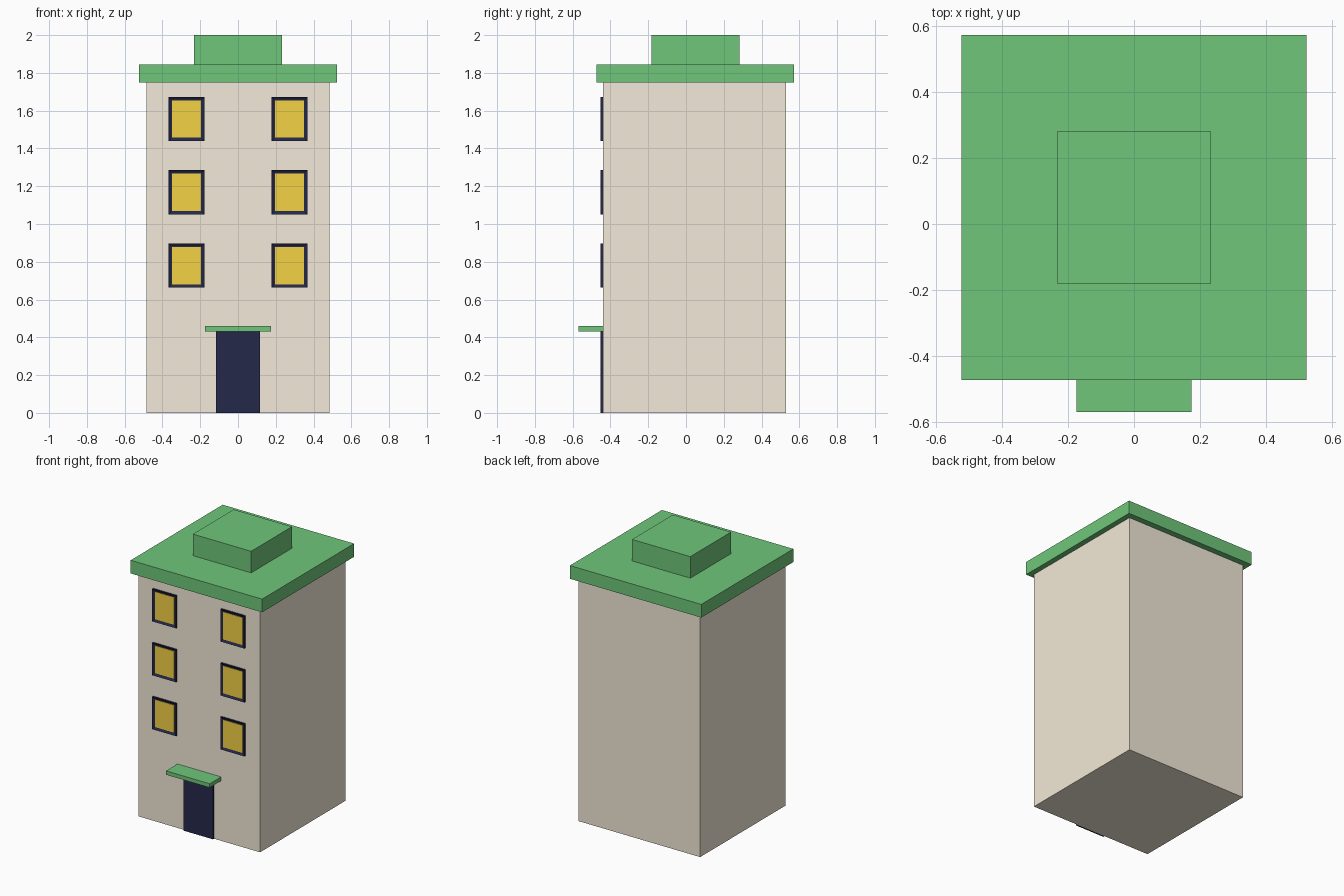
import bpy, bmesh

if "Cube" in bpy.data.objects:
    bpy.data.objects.remove(bpy.data.objects["Cube"])


def material(name, hex_rgb):
    def lin(v):
        v /= 255
        return v / 12.92 if v <= 0.04045 else ((v + 0.055) / 1.055) ** 2.4
    m = bpy.data.materials.new(name)
    m.diffuse_color = (*[lin(int(hex_rgb[i:i + 2], 16)) for i in (0, 2, 4)], 1)
    m.use_nodes = True
    m.node_tree.nodes["Principled BSDF"].inputs["Base Color"].default_value = m.diffuse_color
    return m


CREAM = material("cream_wall", "F3EAD8")
GREEN = material("green_roof", "6FC67A")
NAVY = material("navy_trim", "25284A")
YELLOW = material("yellow_glass", "F5D245")


def finish(name, bm, mat):
    bmesh.ops.recalc_face_normals(bm, faces=bm.faces)
    me = bpy.data.meshes.new(name)
    bm.to_mesh(me)
    bm.free()
    me.materials.append(mat)
    ob = bpy.data.objects.new(name, me)
    bpy.context.collection.objects.link(ob)
    return ob


def box_bm(x, y, z):
    bm = bmesh.new()
    bmesh.ops.create_cube(bm, size=1)
    for v in bm.verts:
        for i, (a, b) in enumerate((x, y, z)):
            v.co[i] = a if v.co[i] < 0 else b
    return bm


def box(name, x, y, z, mat):
    return finish(name, box_bm(x, y, z), mat)


FRONT = -0.44   # wall plane
TRIM = -0.452   # front of door and window frames

# Tower body
box("body", (-0.484, 0.484), (FRONT, 0.53), (0, 1.75), CREAM)

# Flat roof slab with overhang, and raised block on top
box("roof_slab", (-0.523, 0.523), (-0.473, 0.573), (1.75, 1.845), GREEN)
box("roof_block", (-0.232, 0.232), (-0.182, 0.282), (1.845, 2.0), GREEN)

# Entrance
box("door", (-0.117, 0.117), (TRIM, FRONT), (0, 0.432), NAVY)
box("door_canopy", (-0.174, 0.174), (-0.57, FRONT), (0.432, 0.46), GREEN)


def window(name, cx, cz, w=0.19, h=0.234, rim=0.018, recess=0.008):
    # Frame: box with its front face inset and pushed in
    x, z = (cx - w / 2, cx + w / 2), (cz - h / 2, cz + h / 2)
    bm = box_bm(x, (TRIM, FRONT), z)
    bm.normal_update()
    front = min(bm.faces, key=lambda f: f.calc_center_median().y)
    bmesh.ops.inset_region(bm, faces=[front], thickness=rim)
    bmesh.ops.translate(bm, verts=front.verts, vec=(0, recess, 0))
    finish(name + "_frame", bm, NAVY)
    # Lit pane set inside the frame
    box(name + "_pane", (x[0] + rim, x[1] - rim),
        (TRIM + recess - 0.003, FRONT), (z[0] + rim, z[1] - rim), YELLOW)


# Three storeys of paired windows
for row, cz in enumerate((0.78, 1.168, 1.556)):
    for side, s in (("left", -1), ("right", 1)):
        window(f"window_{side}_{row + 1}", s * 0.272, cz)
